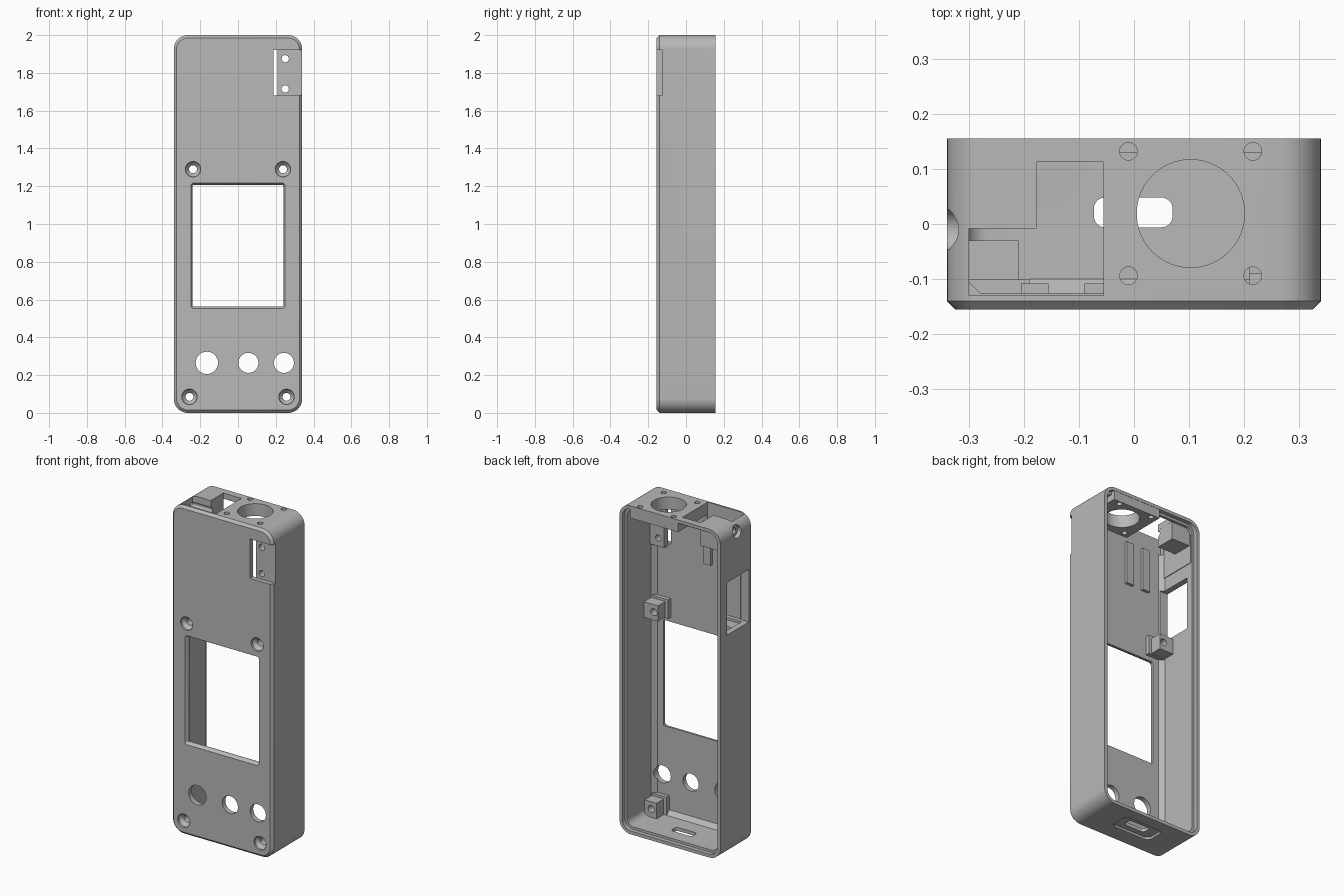
import bpy, bmesh, math
from mathutils import Vector

cube = bpy.data.objects.get("Cube")
if cube:
    bpy.data.objects.remove(cube, do_unlink=True)

grey = bpy.data.materials.new("plain_grey")
grey.use_nodes = True
grey.diffuse_color = (0.48, 0.48, 0.48, 1)
grey.node_tree.nodes["Principled BSDF"].inputs["Base Color"].default_value = (0.48, 0.48, 0.48, 1)

BACK, FRONT = 0.155, -0.155
AXES = {"x": lambda u, v, t: (t, u, v),
        "y": lambda u, v, t: (u, t, v),
        "z": lambda u, v, t: (u, v, t)}


def rect(u0, u1, v0, v1, r=0.0, seg=10):
    """Rectangle outline, with rounded corners when r is given."""
    if r == 0:
        return [(u0, v0), (u1, v0), (u1, v1), (u0, v1)]
    corners = [(u1 - r, v1 - r), (u0 + r, v1 - r), (u0 + r, v0 + r), (u1 - r, v0 + r)]
    return [(cu + r * math.cos(a), cv + r * math.sin(a))
            for q, (cu, cv) in enumerate(corners)
            for a in [(q + i / seg) * math.pi / 2 for i in range(seg + 1)]]


def circle(u, v, r, seg=40):
    return [(u + r * math.cos(math.tau * i / seg), v + r * math.sin(math.tau * i / seg))
            for i in range(seg)]


def outline(inset):
    """Case outline moved inwards by inset."""
    return rect(-0.34 + inset, 0.34 - inset, inset, 2 - inset, max(0.075 - inset, 0.012))


def loft(name, axis, sections):
    """Closed solid through (position, outline) sections along an axis."""
    bm = bmesh.new()
    rings = [[bm.verts.new(AXES[axis](u, v, t)) for u, v in loop] for t, loop in sections]
    for a, b in zip(rings, rings[1:]):
        for i in range(len(a)):
            j = (i + 1) % len(a)
            bm.faces.new((a[i], a[j], b[j], b[i]))
    bm.faces.new(rings[0])
    bm.faces.new(rings[-1])
    bmesh.ops.recalc_face_normals(bm, faces=bm.faces)
    mesh = bpy.data.meshes.new(name)
    bm.to_mesh(mesh)
    bm.free()
    ob = bpy.data.objects.new(name, mesh)
    bpy.context.collection.objects.link(ob)
    mesh.materials.append(grey)
    return ob


def prism(axis, loop, a, b):
    return loft("tool", axis, [(a, loop), (b, loop)])


def box(x0, x1, y0, y1, z0, z1):
    return prism("z", rect(x0, x1, y0, y1), z0, z1)


def combine(tool, operation):
    """Apply a boolean to the case and remove the tool."""
    mod = case.modifiers.new("boolean", "BOOLEAN")
    mod.operation, mod.solver, mod.object = operation, "EXACT", tool
    tool.hide_render = True
    bpy.context.view_layer.update()
    result = bpy.data.meshes.new_from_object(
        case.evaluated_get(bpy.context.evaluated_depsgraph_get()))
    case.modifiers.clear()
    case.data = result
    bpy.data.objects.remove(tool, do_unlink=True)


def add(tool):
    combine(tool, "UNION")


def cut(tool):
    combine(tool, "DIFFERENCE")


# Outer case with chamfered front edge
case = loft("case", "y", [(FRONT, outline(0.015)), (-0.14, outline(0)), (BACK, outline(0))])

# Hollow interior, open at the back, with a stepped lip
cut(loft("tool", "y", [(-0.125, outline(0.06)), (-0.1, outline(0.035)),
                       (0.13, outline(0.035)), (0.13, outline(0.02)), (0.2, outline(0.02))]))

# Top mount, side block and thicker upper side wall
add(box(-0.054, 0.27, -0.135, 0.1535, 1.925, 1.986))
add(box(-0.32, -0.178, -0.008, 0.113, 1.86, 1.975))
add(box(-0.33, -0.301, -0.13, 0.121, 1.75, 1.94))

# Boss behind the corner notch
add(box(0.21, 0.325, -0.14, -0.09, 1.665, 1.935))

# Guide ribs inside the front wall
for x in (-0.065, -0.18):
    add(box(x - 0.025, x + 0.025, -0.14, -0.108, 1.63, 1.89))

# Four screw bosses and their countersunk holes
for side in (-1, 1):
    for x, z, top, base in ((0.238, 1.29, 0.21, 0.19), (0.257, 0.085, 0.22, 0.2)):
        low = z - 0.05 if z > 1 else 0.015
        outer = 0.322 if z > 1 else 0.3
        add(box(*sorted((side * outer, side * base)), -0.14, -0.1, low - 0.006, z + 0.06))
        add(box(*sorted((side * outer, side * top)), -0.11, -0.03, low, z + 0.045))
        cut(loft("tool", "y", [(-0.17, circle(side * x, z, 0.042)),
                               (-0.145, circle(side * x, z, 0.04)),
                               (-0.125, circle(side * x, z, 0.021)),
                               (0.0, circle(side * x, z, 0.021))]))

# Screen window with bevelled front edge
cut(loft("tool", "y", [(-0.17, rect(-0.25, 0.25, 0.553, 1.217, 0.016)),
                       (-0.153, rect(-0.25, 0.25, 0.553, 1.217, 0.016)),
                       (-0.138, rect(-0.24, 0.24, 0.563, 1.207, 0.006)),
                       (-0.08, rect(-0.24, 0.24, 0.563, 1.207, 0.006))]))

# Button holes
for x, r in ((-0.165, 0.059), (0.055, 0.053), (0.243, 0.053)):
    cut(prism("y", circle(x, 0.265, r), -0.2, -0.05))

# Corner notch, its slot and screw holes
cut(box(0.208, 0.4, -0.2, -0.127, 1.68, 1.92))
cut(box(0.188, 0.2095, -0.2, -0.05, 1.68, 1.92))
for z in (1.715, 1.875):
    cut(prism("y", circle(0.25, z, 0.019), -0.2, 0.0))

# Round top opening with four screw holes
cut(prism("z", circle(0.103, 0.019, 0.098, 64), 1.8, 2.1))
for x in (-0.01, 0.216):
    for y in (-0.094, 0.132):
        cut(prism("z", circle(x, y, 0.016, 24), 1.85, 2.1))

# Stepped top opening
cut(prism("z", [(-0.3, -0.13), (-0.055, -0.13), (-0.055, 0.1125), (-0.1775, 0.1125),
                (-0.1775, -0.0085), (-0.3, -0.0085)], 1.9, 2.1))

# Side window and counterbored side hole
cut(prism("x", rect(-0.12, 0.09, 1.35, 1.67), -0.4, -0.28))
cut(loft("tool", "x", [(-0.4, circle(-0.01, 1.94, 0.037)), (-0.315, circle(-0.01, 1.94, 0.037)),
                       (-0.315, circle(-0.01, 1.94, 0.018)), (-0.15, circle(-0.01, 1.94, 0.018))]))

# Connector slot with shallow recess underneath
cut(prism("z", rect(-0.135, 0.13, -0.04, 0.085, 0.035), -0.1, 0.014))
cut(prism("z", rect(-0.073, 0.07, -0.006, 0.048, 0.02), -0.1, 0.1))

# Smooth curved walls, keep hard edges
bpy.ops.object.select_all(action="DESELECT")
case.select_set(True)
bpy.context.view_layer.objects.active = case
bpy.ops.object.shade_smooth_by_angle(angle=math.radians(25))
